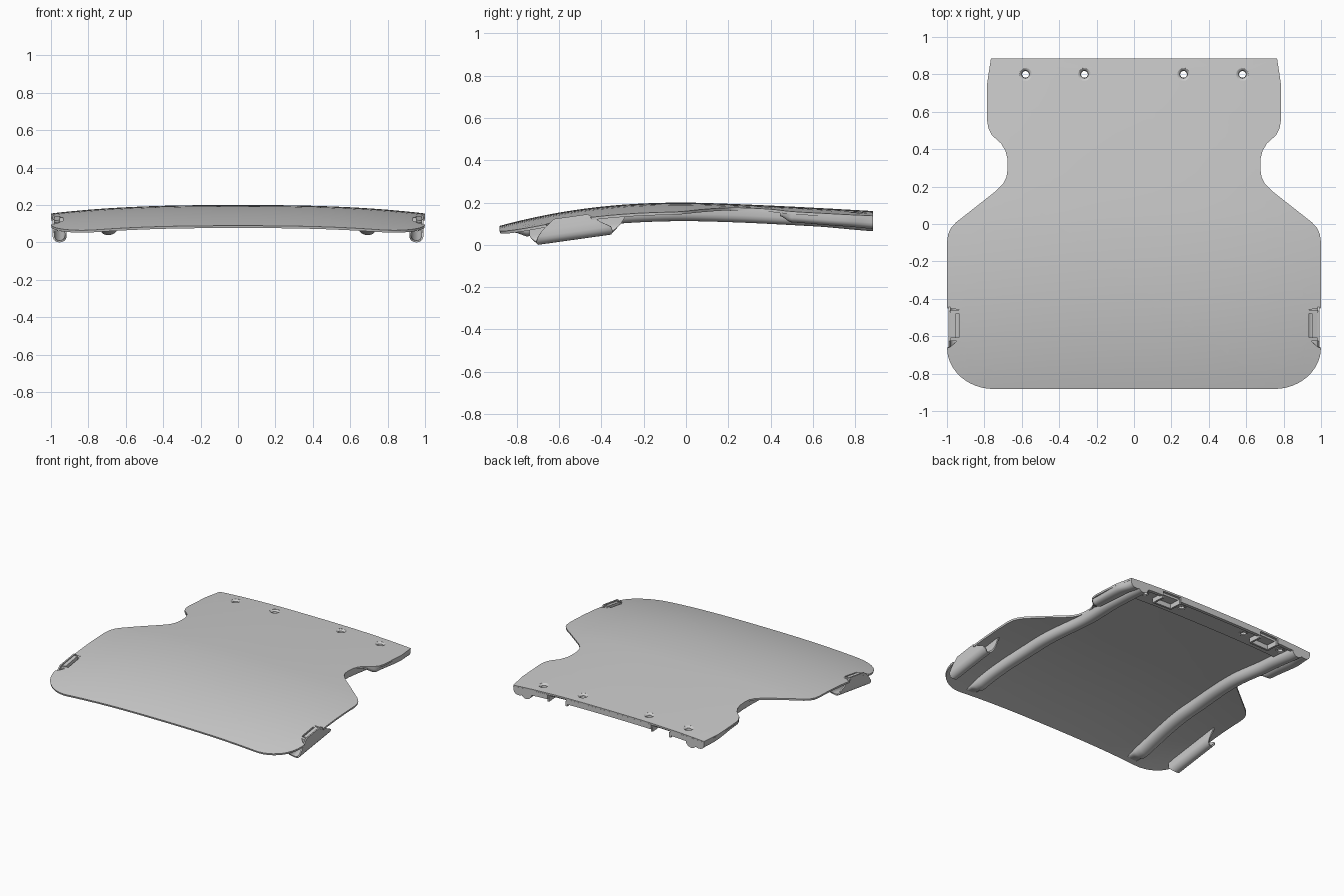
import bpy, bmesh, math

if "Cube" in bpy.data.objects:
    bpy.data.objects.remove(bpy.data.objects["Cube"])

HOLES = (-0.58, -0.265, 0.265, 0.58)
HOLE_Y = 0.8


def top(x, y):
    # crowned, longitudinally arched upper surface
    z = 0.2 - (0.11 * (-y / 0.88) ** 2.2 if y < 0 else 0.04 * (y / 0.88) ** 1.3)
    return z - 0.045 * abs(x) ** 2.6


def link(name, bm):
    me = bpy.data.meshes.new(name)
    bm.to_mesh(me)
    bm.free()
    ob = bpy.data.objects.new(name, me)
    bpy.context.collection.objects.link(ob)
    return ob


def finish(ob, mirror=False, thick=0):
    if mirror:
        ob.modifiers.new("mirror", 'MIRROR')
    if thick:
        m = ob.modifiers.new("thick", 'SOLIDIFY')
        m.thickness, m.offset = thick, -1
    bpy.ops.object.select_all(action='DESELECT')
    ob.select_set(True)
    bpy.context.view_layer.objects.active = ob
    bpy.ops.object.convert(target='MESH')
    bpy.ops.object.shade_smooth_by_angle(angle=math.radians(32))


def circle(x, r, n=24):
    return [(x + r * math.cos(2 * math.pi * i / n), HOLE_Y + r * math.sin(2 * math.pi * i / n))
            for i in range(n)]


def sheet(name, outline, hole_r, depth, thick):
    # perforated sheet, subdivided and draped on the surface
    bm = bmesh.new()
    for loop in [outline] + [circle(x, hole_r) for x in HOLES]:
        vs = [bm.verts.new((x, y, 0)) for x, y in loop]
        for a, b in zip(vs, vs[1:] + vs[:1]):
            bm.edges.new((a, b))
    bmesh.ops.triangle_fill(bm, use_beauty=True, edges=bm.edges[:], normal=(0, 0, 1))
    cuts = [((i * 0.1 + 0.003, 0, 0), (1, 0, 0)) for i in range(-9, 10)]
    cuts += [((0, -0.843 + i * 0.07, 0), (0, 1, 0)) for i in range(25)]
    for co, no in cuts:
        bmesh.ops.bisect_plane(bm, geom=bm.verts[:] + bm.edges[:] + bm.faces[:],
                               plane_co=co, plane_no=no, dist=1e-5)
    for f in bm.faces:
        f.normal_update()
        if f.normal.z < 0:
            f.normal_flip()
    for v in bm.verts:
        v.co.z = top(v.co.x, v.co.y) - depth
    finish(link(name, bm), thick=thick)


def loft(name, rings, closed=False):
    # ring sections joined in sequence, capped or closed on themselves
    bm = bmesh.new()
    vs = [[bm.verts.new(p) for p in r] for r in rings]
    n = len(vs[0])
    for a, b in zip(vs, vs[1:] + (vs[:1] if closed else [])):
        for i in range(n):
            j = (i + 1) % n
            bm.faces.new((a[i], a[j], b[j], b[i]))
    if not closed:
        bm.faces.new(vs[0])
        bm.faces.new(vs[-1])
    bmesh.ops.recalc_face_normals(bm, faces=bm.faces)
    return link(name, bm)


def slab(name, x0, x1, y0, y1, d0, d1, n=12):
    # block hugging the surface between depths d0 and d1
    rings = []
    for i in range(n + 1):
        x = x0 + (x1 - x0) * i / n
        rings.append([(x, y, top(x, y) - d) for y, d in
                      ((y0, d0), (y1, d0), (y1, d1), (y0, d1))])
    return loft(name, rings)


def ridge(name, path, n=40):
    # rounded rib: path keys are (y, centre x, half width, depth)
    rings = []
    for i in range(n + 1):
        y = path[0][0] + (path[-1][0] - path[0][0]) * i / n
        for a, b in zip(path, path[1:]):
            if y <= b[0] + 1e-6:
                break
        t = (y - a[0]) / (b[0] - a[0])
        t = t * t * (3 - 2 * t)
        cx, w, d = (a[k] + (b[k] - a[k]) * t for k in (1, 2, 3))
        ring = []
        for k in range(13):
            ang = math.pi * k / 12
            x = cx + w * math.cos(ang)
            ring.append((x, y, top(x, y) - 0.008 - (d - 0.008) * math.sin(ang) ** 0.6))
        rings.append(ring)
    return loft(name, rings)


# Curved cover plate with side notches, clip slots and holes
half = [(0.765, 0.885), (0.775, 0.82), (0.785, 0.75), (0.785, 0.55),
        (0.778, 0.51), (0.76, 0.475), (0.71, 0.43), (0.687, 0.39), (0.677, 0.35),
        (0.675, 0.3), (0.682, 0.25), (0.7, 0.215), (0.74, 0.175), (0.95, 0.01),
        (0.978, -0.02), (0.994, -0.055), (1, -0.1), (1, -0.45), (0.935, -0.458),
        (0.935, -0.615), (0.985, -0.66), (0.999, -0.662)]
half += [(0.75 + 0.25 * math.cos(a), -0.66 - 0.222 * math.sin(a))
         for a in (math.pi / 2 * i / 12 for i in range(1, 13))]
sheet("cover_plate", half + [(-x, y) for x, y in reversed(half)], 0.034, 0, 0.013)

# Mounting strip under the rear edge
sheet("mounting_strip", [(-0.64, 0.7), (0.64, 0.7), (0.64, 0.865), (-0.64, 0.865)],
      0.02, 0.012, 0.016)

# Countersunk screw seats
for x in HOLES:
    profile = ((0.036, 0.0), (0.032, -0.001), (0.02, -0.013), (0.018, -0.028), (0.028, -0.032),
               (0.036, -0.013))
    ringpts = [[] for _ in range(24)]
    for r, dz in profile:
        for ring, (px, py) in zip(ringpts, circle(x, r)):
            ring.append((px, py, top(px, py) + dz))
    finish(loft("screw_seat", ringpts, closed=True))

# Rear flange and pocket walls
finish(slab("rear_flange_middle", -0.34, 0.34, 0.86, 0.885, 0.01, 0.045))
finish(slab("rear_flange_side", 0.49, 0.65, 0.86, 0.885, 0.01, 0.045, 4), mirror=True)
finish(slab("pocket_back", 0.34, 0.49, 0.775, 0.79, 0.025, 0.062, 3), mirror=True)
for x in (0.335, 0.48):
    finish(slab("pocket_wall", x, x + 0.014, 0.78, 0.88, 0.025, 0.062, 1), mirror=True)

# Long side rails
finish(ridge("side_rail", [(-0.84, 0.69, 0.04, 0.02), (-0.74, 0.69, 0.048, 0.068),
                           (-0.2, 0.66, 0.048, 0.073), (0.3, 0.63, 0.045, 0.073),
                           (0.6, 0.65, 0.045, 0.073), (0.885, 0.66, 0.045, 0.08)]), mirror=True)

# Rolled lips at the rear sides
finish(ridge("rear_side_lip", [(0.445, 0.705, 0.02, 0.03), (0.5, 0.73, 0.042, 0.055),
                               (0.75, 0.735, 0.048, 0.06), (0.885, 0.72, 0.045, 0.065)]), mirror=True)

# Hooked side clips: sloping trough with tapered walls
section = [(0.918, 0.085, -0.74, -0.28), (0.916, 0.05, -0.74, -0.305)]
for i in range(9):
    a = math.pi * i / 8
    s = math.sin(a)
    section.append((0.954 - 0.038 * math.cos(a), 0.038 * (1 - s),
                    -0.735 + 0.035 * max(s, i / 8), -0.315 - 0.04 * max(s, i / 8)))
section += [(0.993, 0.065, -0.68, -0.4), (0.991, 0.112, -0.625, -0.465)]
bm = bmesh.new()
grid = []
for x, h, y0, y1 in section:
    ys = [y0 + (y1 - y0) * k / 8 for k in range(9)]
    grid.append([bm.verts.new((x, y, 0.14 * (y + 0.7) + h)) for y in ys])
for a, b in zip(grid, grid[1:]):
    for k in range(8):
        bm.faces.new((a[k], a[k + 1], b[k + 1], b[k]))
bmesh.ops.recalc_face_normals(bm, faces=bm.faces)
low = min(bm.faces, key=lambda q: q.calc_center_median().z)
if low.normal.z > 0:
    bmesh.ops.reverse_faces(bm, faces=bm.faces)
finish(link("side_clip", bm), mirror=True, thick=0.01)

# Latch frame inside each clip slot
finish(slab("latch_bar", 0.953, 0.984, -0.61, -0.475, -0.008, 0.03, 2), mirror=True)
for y in (-0.625, -0.478):
    finish(slab("latch_end", 0.935, 0.992, y, y + 0.018, 0.0, 0.045, 2), mirror=True)
